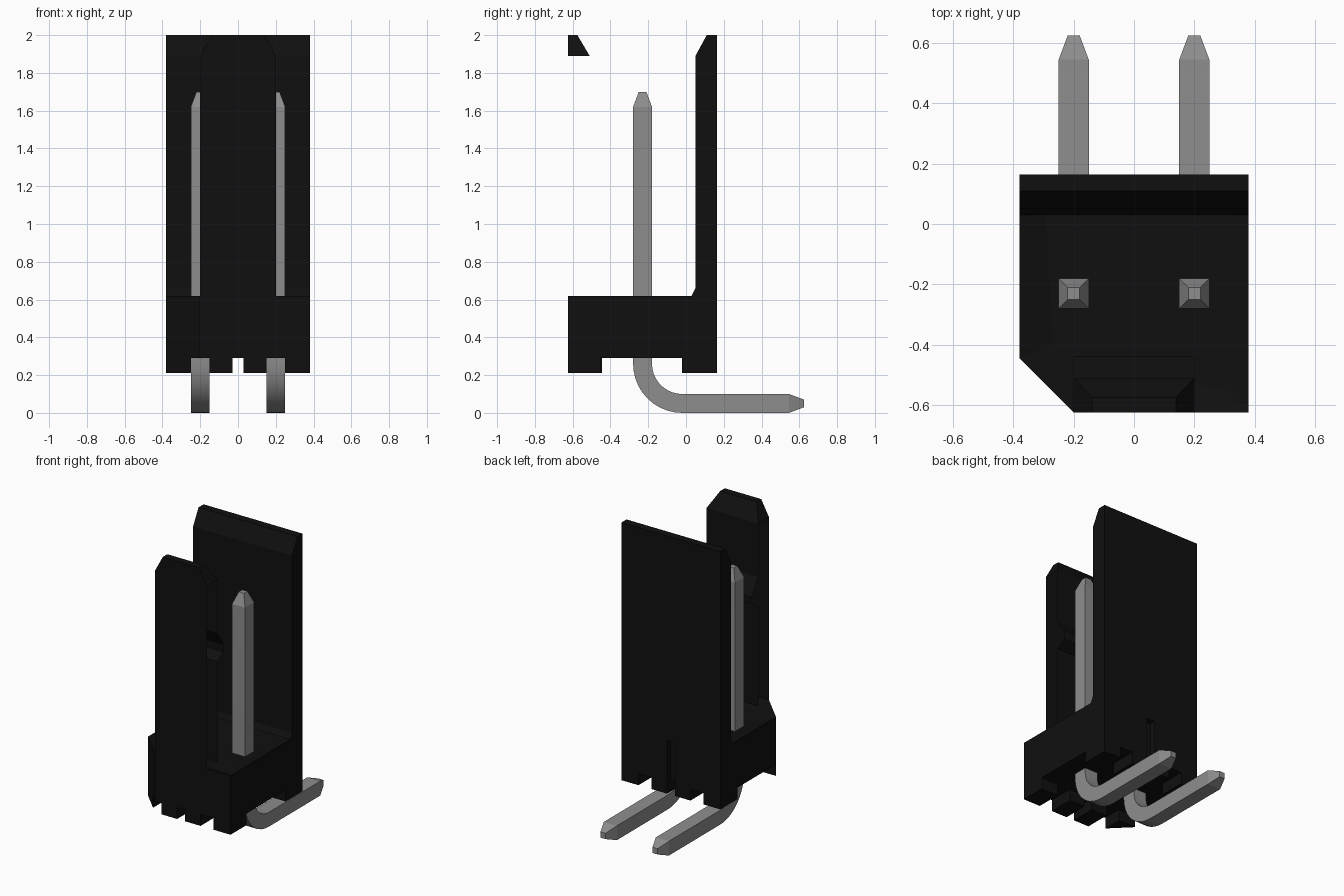
import bpy, bmesh, math
from mathutils import Vector

cube = bpy.data.objects.get("Cube")
if cube:
    bpy.data.objects.remove(cube)


def material(name, value):
    m = bpy.data.materials.new(name)
    m.use_nodes = True
    col = (value, value, value, 1)
    m.diffuse_color = col
    bsdf = m.node_tree.nodes["Principled BSDF"]
    bsdf.inputs["Base Color"].default_value = col
    bsdf.inputs["Roughness"].default_value = 0.6
    return m


black = material("black plastic", 0.005)
metal = material("grey metal", 0.27)


def finish(bm, name, mat):
    bmesh.ops.recalc_face_normals(bm, faces=bm.faces)
    me = bpy.data.meshes.new(name)
    bm.to_mesh(me)
    bm.free()
    me.materials.append(mat)
    ob = bpy.data.objects.new(name, me)
    bpy.context.scene.collection.objects.link(ob)
    return ob


def prism(name, outline, z0, z1, inset=0, depth=0):
    """Upright prism from an xy outline, with an optional recess on top."""
    bm = bmesh.new()
    face = bm.faces.new([bm.verts.new((x, y, z0)) for x, y in outline])
    out = bmesh.ops.extrude_face_region(bm, geom=[face])["geom"]
    top = [g for g in out if isinstance(g, bmesh.types.BMFace)]
    for v in top[0].verts:
        v.co.z = z1
    bmesh.ops.recalc_face_normals(bm, faces=bm.faces)
    if inset:
        bmesh.ops.inset_individual(bm, faces=top, thickness=inset)
        bmesh.ops.translate(bm, verts=top[0].verts, vec=(0, 0, -depth))
    return finish(bm, name, black)


def box_outline(x0, x1, y0, y1):
    return [(x0, y0), (x1, y0), (x1, y1), (x0, y1)]


W, FRONT, BACK = 0.38, -0.625, 0.165
CUT_X, CUT_Y = -0.2, -0.445      # ends of the cut corner
BOTTOM, FLOOR, TOP, SHOULDER, TIP = 0.21, 0.29, 0.62, 1.89, 2.0

# Base: lower part with a rear groove, upper part with a shallow recess
corner = [(-W, CUT_Y), (CUT_X, FRONT), (W, FRONT), (W, BACK)]
groove = [(0.03, BACK), (0.03, BACK - 0.04), (-0.03, BACK - 0.04), (-0.03, BACK)]
prism("base_lower", corner + groove + [(-W, BACK)], FLOOR, 0.58)
prism("base_rim", corner + [(-W, BACK)], 0.58, TOP, inset=0.12, depth=0.035)

# Feet, separated by slots at the pins and in the middle
for i, (x0, x1) in enumerate([(-W, -0.25), (-0.15, -0.03), (0.03, 0.15), (0.25, W)]):
    prism(f"rear_foot_{i}", box_outline(x0, x1, -0.02, BACK), BOTTOM, FLOOR)
    if i == 0:
        outline = [(-W, CUT_Y), (x1, -0.575), (x1, CUT_Y)]
    else:
        outline = box_outline(x0, x1, FRONT, -0.45)
    if i == 1:
        outline[0] = (x0, FRONT)
    prism(f"front_foot_{i}", outline, BOTTOM, FLOOR)


def sweep(profile, half, closed):
    """Run a yz profile across x; closed adds end caps."""
    bm = bmesh.new()
    rows = [[bm.verts.new((s * half, y, z)) for y, z in profile] for s in (-1, 1)]
    n = len(profile)
    for i in range(n if closed else n - 1):
        j = (i + 1) % n
        bm.faces.new((rows[0][i], rows[0][j], rows[1][j], rows[1][i]))
    if closed:
        for row in rows:
            bm.faces.new(row)
    return bm


# Rear wall with bevelled top and a small foot fillet
wall = [(BACK, TOP), (BACK, TIP), (0.11, TIP), (0.05, SHOULDER), (0.05, 0.66), (0.03, TOP)]
finish(sweep(wall, W, True), "rear_wall", black)

# Latch plate: open-sided strips, the inner one carrying a catch
finish(sweep([(FRONT, TOP), (FRONT, SHOULDER)], 0.2, False), "latch_front", black)
inner = [(-0.51, TOP), (-0.51, 1.32), (-0.44, 1.36), (-0.44, 1.41),
         (-0.51, 1.52), (-0.51, SHOULDER)]
finish(sweep(inner, 0.2, False), "latch_inner", black)

# Latch tip, narrowing upward
bm = bmesh.new()
low = [bm.verts.new((x, y, SHOULDER)) for x, y in box_outline(-0.2, 0.2, FRONT, -0.51)]
high = [bm.verts.new((x, y, TIP)) for x, y in box_outline(-0.14, 0.14, FRONT, -0.575)]
for i in range(4):
    j = (i + 1) % 4
    bm.faces.new((low[i], low[j], high[j], high[i]))
bm.faces.new(high)
finish(bm, "latch_tip", black)

# Bent square pins with tapered ends: (centre y, centre z, angle, half width)
R, CY, CZ, H = 0.21, -0.02, 0.26, 0.05
STEPS = 10
path = [(CY - R, 1.70, 0, 0.02), (CY - R, 1.62, 0, H)]
for k in range(STEPS + 1):
    a = math.pi / 2 * k / STEPS
    path.append((CY - R * math.cos(a), CZ - R * math.sin(a), a, H))
path += [(0.545, CZ - R, math.pi / 2, H), (0.625, CZ - R, math.pi / 2, 0.02)]

for side, px in (("right", -0.2), ("left", 0.2)):
    bm = bmesh.new()
    rings = []
    for y, z, a, h in path:
        out = Vector((0, math.cos(a), math.sin(a))) * h
        wide = Vector((h, 0, 0))
        c = Vector((px, y, z))
        rings.append([bm.verts.new(c + s * wide + t * out)
                      for s, t in ((-1, -1), (1, -1), (1, 1), (-1, 1))])
    for r0, r1 in zip(rings, rings[1:]):
        for i in range(4):
            j = (i + 1) % 4
            bm.faces.new((r0[i], r0[j], r1[j], r1[i]))
    bm.faces.new(rings[0])
    bm.faces.new(rings[-1])
    ob = finish(bm, side + "_pin", metal)
    bpy.ops.object.select_all(action='DESELECT')
    ob.select_set(True)
    bpy.context.view_layer.objects.active = ob
    bpy.ops.object.shade_smooth_by_angle(angle=math.radians(12))
